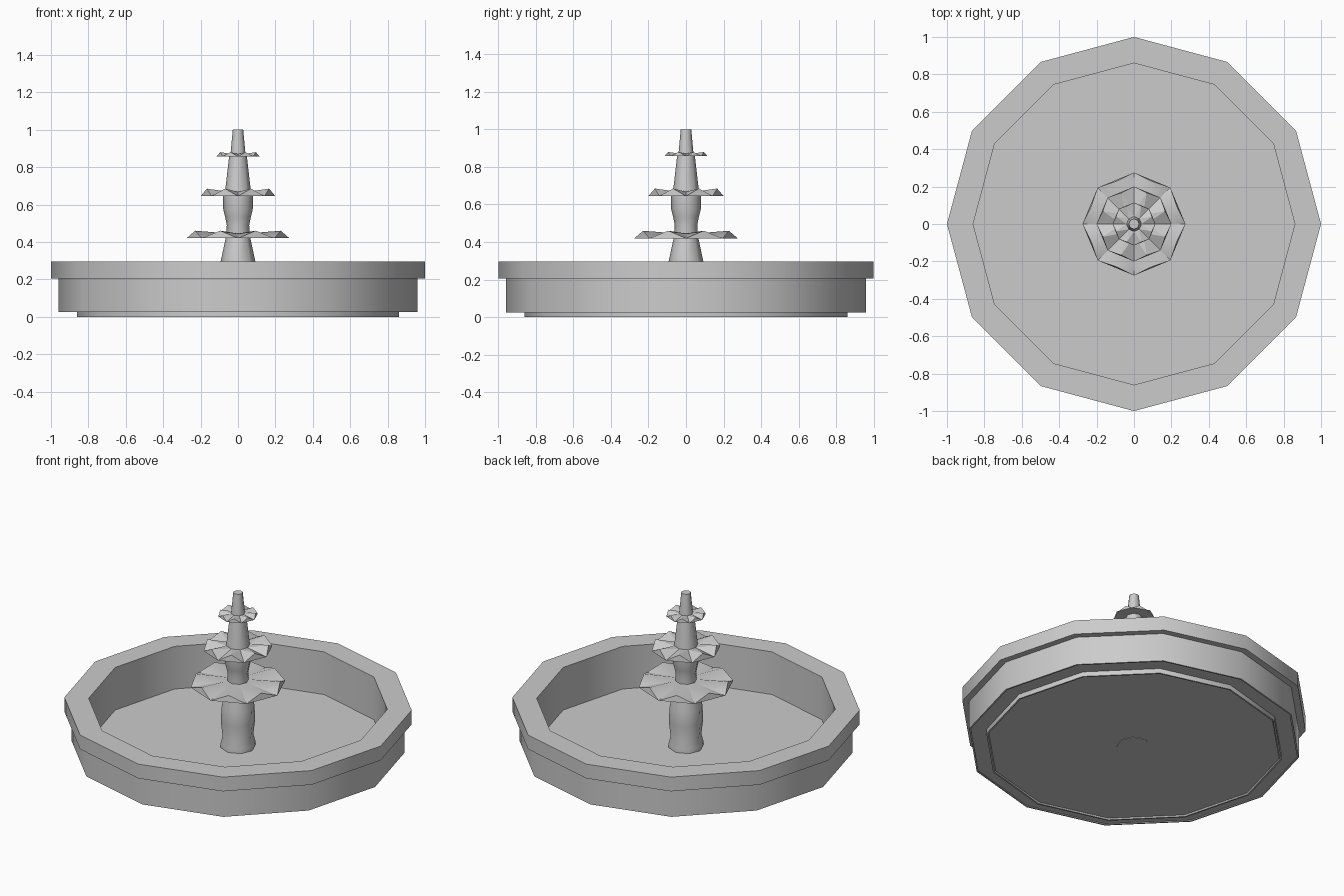
import bpy, bmesh
from math import cos, sin, pi, radians

cube = bpy.data.objects.get("Cube")
if cube:
    bpy.data.objects.remove(cube, do_unlink=True)

stone = bpy.data.materials.new("grey_stone")
stone.use_nodes = True
colour = (0.6, 0.6, 0.6, 1)
stone.diffuse_color = colour
stone.node_tree.nodes["Principled BSDF"].inputs["Base Color"].default_value = colour


def ring(bm, r, z, n, phase=0.0):
    return [bm.verts.new((r * cos(2 * pi * i / n + phase), r * sin(2 * pi * i / n + phase), z))
            for i in range(n)]


def finish(bm, name, angle):
    bmesh.ops.recalc_face_normals(bm, faces=bm.faces[:])
    mesh = bpy.data.meshes.new(name)
    bm.to_mesh(mesh)
    bm.free()
    mesh.materials.append(stone)
    obj = bpy.data.objects.new(name, mesh)
    bpy.context.collection.objects.link(obj)
    bpy.ops.object.select_all(action='DESELECT')
    obj.select_set(True)
    bpy.context.view_layer.objects.active = obj
    bpy.ops.object.shade_smooth_by_angle(angle=radians(angle))


def lathe(name, profile, n, angle):
    """Turn (radius, height) points around z and cap both ends."""
    bm = bmesh.new()
    rings = [ring(bm, r, z, n) for r, z in profile]
    for a, b in zip(rings, rings[1:]):
        for i in range(n):
            j = (i + 1) % n
            bm.faces.new((a[i], a[j], b[j], b[i]))
    bm.faces.new(rings[0])
    bm.faces.new(rings[-1])
    finish(bm, name, angle)


def tier(name, radius, low, high, hub_r, hub_z):
    """Scalloped dish: low points and raised ridges alternate on the edge."""
    bm = bmesh.new()
    n = 8
    tips = ring(bm, radius, low, n)
    ridges = ring(bm, radius * 0.9, high, n, pi / n)
    hub = ring(bm, hub_r, hub_z, n)
    for i in range(n):
        j = (i + 1) % n
        bm.faces.new((tips[i], tips[j], ridges[i]))
        bm.faces.new((tips[i], ridges[i], hub[i]))
        bm.faces.new((ridges[i], tips[j], hub[j]))
        bm.faces.new((ridges[i], hub[j], hub[i]))
    bm.faces.new(tips)
    bm.faces.new(hub)
    finish(bm, name, 25)


# Pool: recessed foot, wall, overhanging rim, inner wall and floor
lathe("basin", [
    (0.845, 0.008), (0.85, 0), (0.86, 0), (0.86, 0.03), (0.95, 0.03), (0.95, 0.025),
    (0.96, 0.025), (0.96, 0.205), (1, 0.205), (1, 0.295),
    (0.86, 0.295), (0.86, 0.025)], 12, 35)

# Central column in stacked turned sections
lathe("lower_column", [
    (0.1, 0.006), (0.102, 0.05), (0.09, 0.1), (0.1, 0.19), (0.096, 0.28), (0.064, 0.43)], 8, 50)
lathe("middle_column", [
    (0.062, 0.42), (0.06, 0.49), (0.068, 0.53), (0.08, 0.58), (0.08, 0.65)], 8, 50)
lathe("upper_column", [(0.072, 0.645), (0.046, 0.87)], 8, 50)
lathe("spout", [(0.041, 0.86), (0.028, 1)], 8, 50)

# Scalloped dishes
tier("lower_tier", 0.275, 0.42, 0.46, 0.06, 0.445)
tier("middle_tier", 0.2, 0.645, 0.685, 0.065, 0.668)
tier("upper_tier", 0.115, 0.857, 0.88, 0.04, 0.87)
